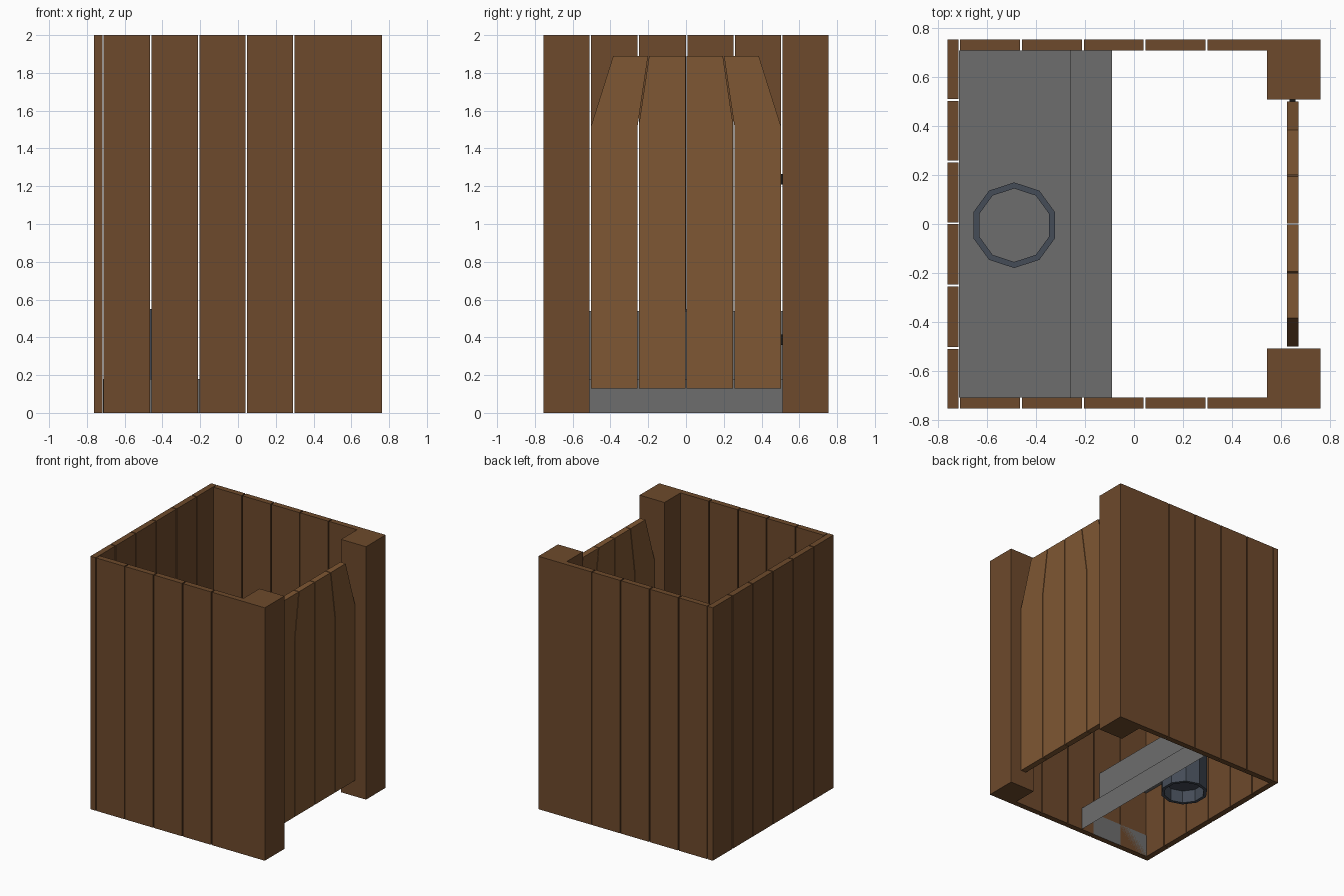
import bpy, bmesh, math
from mathutils import Vector

if "Cube" in bpy.data.objects:
    bpy.data.objects.remove(bpy.data.objects["Cube"])


def material(name, rgb):
    m = bpy.data.materials.new(name)
    m.diffuse_color = (*rgb, 1)
    m.use_nodes = True
    m.node_tree.nodes["Principled BSDF"].inputs["Base Color"].default_value = m.diffuse_color
    return m


WOOD = material("dark_wood", (0.155, 0.068, 0.025))
DOOR = material("door_wood", (0.212, 0.095, 0.033))
STONE = material("stone", (0.155, 0.155, 0.155))
METAL = material("bucket_metal", (0.058, 0.072, 0.095))
IRON = material("black_iron", (0.01, 0.01, 0.01))


def finish(name, bm, mat, fix_normals=True):
    if fix_normals:
        bmesh.ops.recalc_face_normals(bm, faces=bm.faces)
    me = bpy.data.meshes.new(name)
    bm.to_mesh(me)
    bm.free()
    me.materials.append(mat)
    ob = bpy.data.objects.new(name, me)
    bpy.context.collection.objects.link(ob)
    return ob


def prism(name, points, offset, mat):
    """Closed solid: a flat outline pushed along offset."""
    bm = bmesh.new()
    face = bm.faces.new([bm.verts.new(p) for p in points])
    ext = bmesh.ops.extrude_face_region(bm, geom=[face], use_keep_orig=True)
    new = [g for g in ext["geom"] if isinstance(g, bmesh.types.BMVert)]
    bmesh.ops.translate(bm, verts=new, vec=Vector(offset))
    return finish(name, bm, mat)


def upright(name, outline, z0, z1, mat):
    return prism(name, [(x, y, z0) for x, y in outline], (0, 0, z1 - z0), mat)


def rect(x0, x1, y0, y1):
    return [(x0, y0), (x1, y0), (x1, y1), (x0, y1)]


H, W, INNER, GAP = 2.0, 0.755, 0.71, 0.004

# Back wall planks
cuts = [-W - GAP, -0.507, -0.252, 0.003, 0.256, 0.508, W + GAP]
for a, b in zip(cuts, cuts[1:]):
    upright("back_plank", rect(-0.763, -0.717, a + GAP, b - GAP), 0, H, WOOD)

# Side walls, each ending in a plank joined to the corner post
cuts = [-0.715, -0.462, -0.209, 0.043, 0.296]
for s in (-1, 1):
    for a, b in zip(cuts, cuts[1:]):
        upright("side_plank", rect(a + GAP, b - GAP, s * INNER, s * W), 0, H, WOOD)
    post = [(0.30, W), (0.763, W), (0.763, 0.51), (0.545, 0.51), (0.545, INNER), (0.30, INNER)]
    upright("corner_post", [(x, s * y) for x, y in post], 0, H, WOOD)

# Door planks with a tapered top
outer = [(0.256, 0.13), (0.502, 0.13), (0.502, 1.52), (0.385, 1.89), (0.201, 1.89), (0.256, 1.52)]
inner = [(0.003, 0.13), (0.25, 0.13), (0.25, 1.52), (0.195, 1.89), (0.003, 1.89)]
for s in (-1, 1):
    for name, outline in (("door_outer_plank", outer), ("door_inner_plank", inner)):
        prism(name, [(0.625, s * y, z) for y, z in outline], (0.047, 0, 0), DOOR)

# Hinges between door and post
for z in (0.36, 1.21):
    upright("hinge", rect(0.637, 0.66, 0.498, 0.512), z, z + 0.055, IRON)

# Stepped bench: folded sheet with low side panels
bm = bmesh.new()
profile = [(-0.09, 0), (-0.09, 0.18), (-0.26, 0.18), (-0.26, 0.54), (-0.715, 0.54)]
rows = [[bm.verts.new((x, y, z)) for x, z in profile] for y in (-INNER, INNER)]
for i in range(len(profile) - 1):
    bm.faces.new((rows[0][i], rows[1][i], rows[1][i + 1], rows[0][i + 1]))
for s in (-1, 1):
    quad = [(-0.715, 0), (-0.09, 0), (-0.09, 0.18), (-0.715, 0.18)][::-s]
    bm.faces.new([bm.verts.new((x, s * INNER, z)) for x, z in quad])
finish("bench", bm, STONE, False)

# Ten-sided bucket set through the bench: lathed wall plus a raised floor
bm = bmesh.new()
N, CX, CY = 10, -0.49, -0.005


def ring(r, z):
    return [bm.verts.new((CX + r * math.cos(math.radians(90) + k * math.tau / N),
                          CY + r * math.sin(math.radians(90) + k * math.tau / N), z))
            for k in range(N)]


loops = [ring(r, z) for r, z in
         ((0.175, 0.15), (0.175, 0.55), (0.15, 0.55), (0.15, 0.27),
          (0.15, 0.25), (0.15, 0.15), (0.175, 0.15))]
for i, (a, b) in enumerate(zip(loops, loops[1:])):
    if i == 3:
        continue
    for k in range(N):
        j = (k + 1) % N
        bm.faces.new((a[k], a[j], b[j], b[k]))
bm.faces.new(loops[3])
bm.faces.new(loops[4][::-1])
bmesh.ops.remove_doubles(bm, verts=bm.verts, dist=1e-5)
finish("bucket", bm, METAL)
